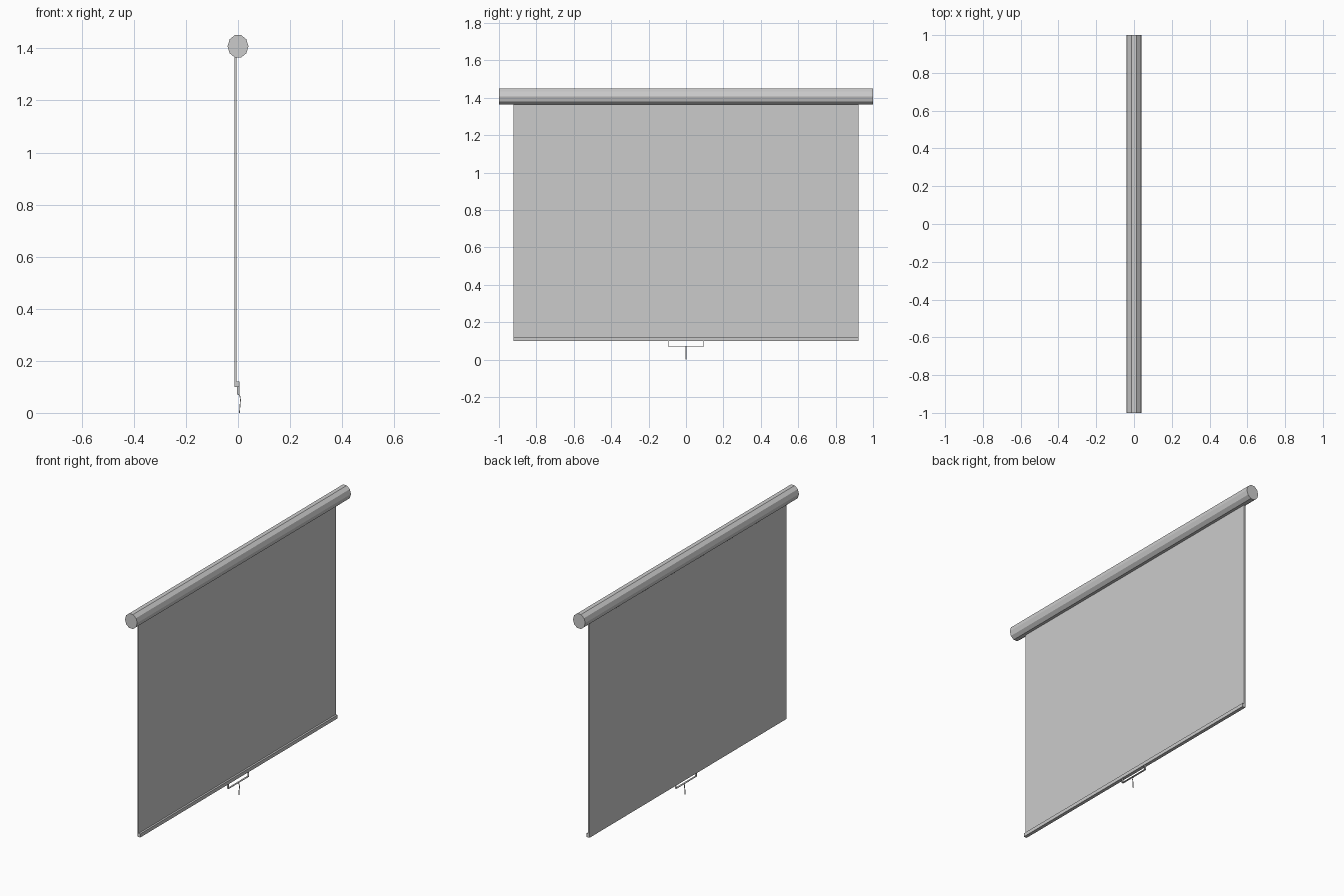
import bpy, bmesh, math

if "Cube" in bpy.data.objects:
    bpy.data.objects.remove(bpy.data.objects["Cube"])


def prism_y(name, profile, y0, y1):
    """Extrude an (x, z) outline along y into a closed solid."""
    bm = bmesh.new()
    face = bm.faces.new([bm.verts.new((x, y0, z)) for x, z in profile])
    ext = bmesh.ops.extrude_face_region(bm, geom=[face])["geom"]
    verts = [g for g in ext if isinstance(g, bmesh.types.BMVert)]
    bmesh.ops.translate(bm, verts=verts, vec=(0, y1 - y0, 0))
    bmesh.ops.recalc_face_normals(bm, faces=bm.faces[:])
    mesh = bpy.data.meshes.new(name)
    bm.to_mesh(mesh)
    bm.free()
    obj = bpy.data.objects.new(name, mesh)
    bpy.context.collection.objects.link(obj)
    return obj


def box(name, x0, x1, y0, y1, z0, z1):
    return prism_y(name, [(x0, z0), (x1, z0), (x1, z1), (x0, z1)], y0, y1)


# Ten-sided roller housing with a flat top
housing = [(0.04 * math.cos(math.tau * i / 10),
            1.408 + 0.0452 * math.sin(math.tau * i / 10)) for i in range(10)]
prism_y("roller_housing", housing, -1.0, 1.0)

# Hanging screen and the weighted bar along its lower edge
box("screen_sheet", -0.014, -0.005, -0.922, 0.922, 0.10, 1.375)
box("bottom_bar", -0.005, 0.006, -0.922, 0.922, 0.10, 0.121)

# Thin bracket handle below the bar
for side, name in ((-1, "left"), (1, "right")):
    y = side * 0.095
    box("handle_" + name, -0.004, 0.006, y - 0.0015, y + 0.0015, 0.072, 0.102)
box("handle_grip", -0.004, 0.006, -0.0965, 0.0965, 0.071, 0.074)

# Pull cord, bowed slightly forward
cord_front = [(0.003, 0.073), (0.009, 0.064), (0.011, 0.050), (0.009, 0.025), (0.007, 0.0)]
cord_back = [(x - 0.003, z) for x, z in reversed(cord_front)]
prism_y("pull_cord", cord_front + cord_back, -0.002, 0.002)
